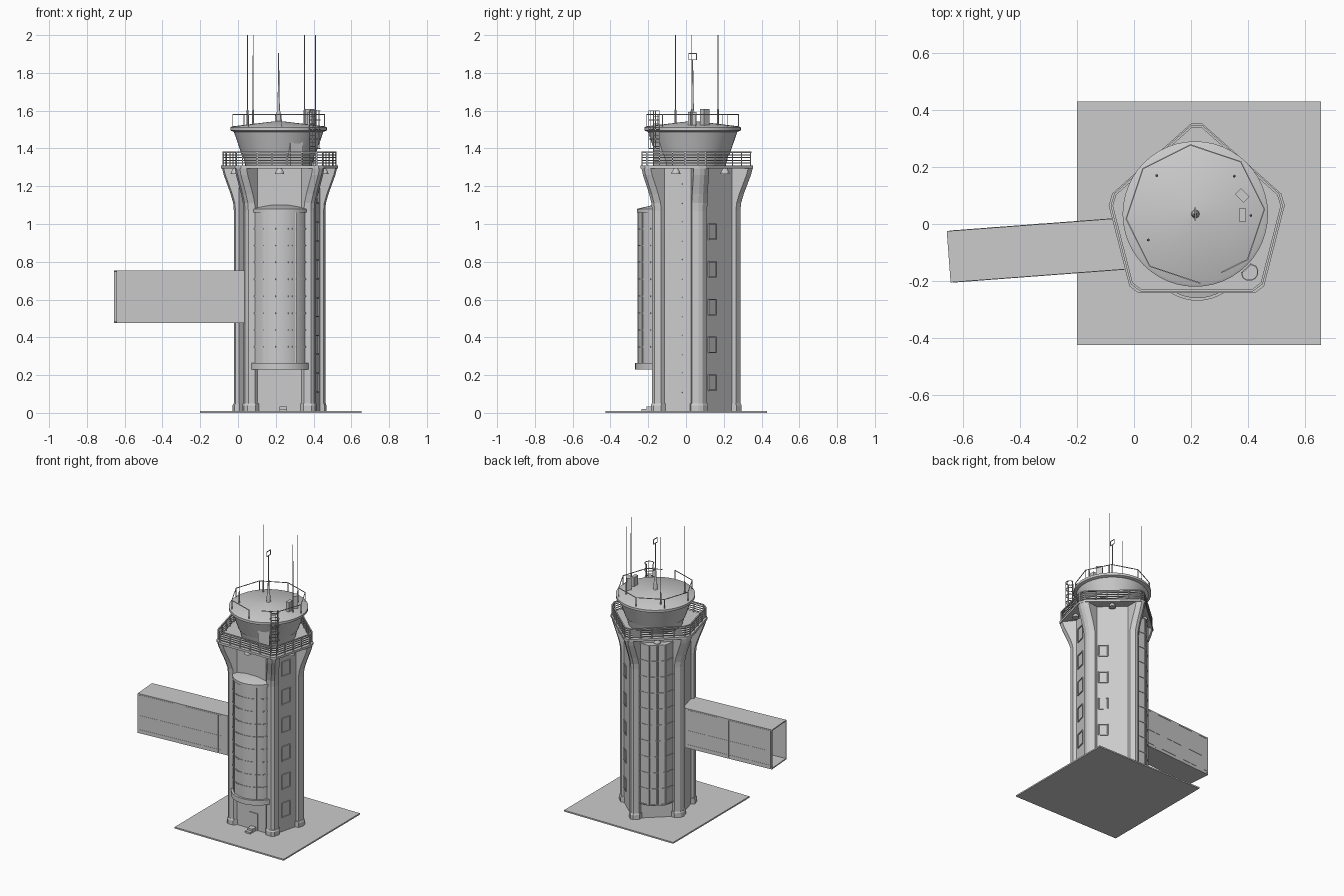
import bpy, bmesh
from math import sin, cos, pi, radians
from mathutils import Vector, Matrix

if "Cube" in bpy.data.objects:
    bpy.data.objects.remove(bpy.data.objects["Cube"])

C = Vector((0.22, 0.04))                       # tower centre
CORNERS = [C + Vector(v) for v in ((0, .33), (-.315, .05), (-.23, -.282), (.23, -.282), (.315, .05))]
CAB = Vector((.215, .035))                     # cab centre


def finish(bm, name, smooth=False):
    bmesh.ops.recalc_face_normals(bm, faces=bm.faces[:])
    me = bpy.data.meshes.new(name)
    bm.to_mesh(me)
    bm.free()
    ob = bpy.data.objects.new(name, me)
    bpy.context.collection.objects.link(ob)
    if smooth:
        bpy.ops.object.select_all(action='DESELECT')
        ob.select_set(True)
        bpy.context.view_layer.objects.active = ob
        bpy.ops.object.shade_smooth_by_angle(angle=radians(30))
    return ob


def box(bm, centre, size, angle=0):
    m = Matrix.Translation(centre) @ Matrix.Rotation(angle, 4, 'Z') @ Matrix.Diagonal((*size, 1))
    bmesh.ops.create_cube(bm, size=1, matrix=m)


def bar(bm, p, q, w):
    p, q = Vector(p), Vector(q)
    d = q - p
    rot = d.to_track_quat('Z', 'Y').to_matrix().to_4x4()
    m = Matrix.Translation((p + q) / 2) @ rot @ Matrix.Diagonal((w, w, d.length, 1))
    bmesh.ops.create_cube(bm, size=1, matrix=m)


def path_bars(bm, pts, z, w, closed=False):
    for a, b in zip(pts, pts[1:] + (pts[:1] if closed else [])):
        bar(bm, (*a, z), (*b, z), w)


def loft(bm, rings):
    rows = [[bm.verts.new(p) for p in r] for r in rings]
    n = len(rows[0])
    for a, b in zip(rows, rows[1:]):
        for i in range(n):
            bm.faces.new((a[i], a[(i + 1) % n], b[(i + 1) % n], b[i]))
    bm.faces.new(rows[0])
    bm.faces.new(rows[-1])


def prism(bm, pts, z0, z1):
    loft(bm, [[(*p, z) for p in pts] for z in (z0, z1)])


def lathe(bm, c, profile, n=48):
    loft(bm, [[(c.x + r * cos(2 * pi * i / n), c.y + r * sin(2 * pi * i / n), z)
               for i in range(n)] for r, z in profile])


def scaled(s):
    return [C + (v - C) * s for v in CORNERS]


def clipped(s, t):
    # pentagon with cut corners
    vs, out = scaled(s), []
    for i, v in enumerate(vs):
        out += [v + (vs[i - 1] - v).normalized() * t, v + (vs[(i + 1) % 5] - v).normalized() * t]
    return out


def wall(i, s=.72):
    # wall i runs from corner i to corner i + 1: midpoint, direction, outward normal
    vs = scaled(s)
    a, b = vs[i], vs[(i + 1) % 5]
    d = (b - a).normalized()
    return (a + b) / 2, d, Vector((d.y, -d.x))


# ground slab
bm = bmesh.new()
box(bm, (.2275, .0025, .005), (.855, .855, .01))
finish(bm, "base_slab")

# shaft
bm = bmesh.new()
prism(bm, scaled(.72), 0, 1.3)
finish(bm, "tower_shaft")

# corner columns that flare under the deck, with plinths
bm = bmesh.new()
inner = scaled(.66)
def column(i, levels, w=.05, t=.014):
    e1 = (CORNERS[i - 1] - CORNERS[i]).normalized()
    e2 = (CORNERS[(i + 1) % 5] - CORNERS[i]).normalized()
    rings = []
    for z, s in levels:
        v, b = C + (CORNERS[i] - C) * s, inner[i]
        rings.append([(*p, z) for p in (v + e1 * w, v + e1 * t, v + e2 * t, v + e2 * w, b + e2 * w, b + e1 * w)])
    loft(bm, rings)
for i in range(5):
    column(i, [(0, .78), (1.07, .78), (1.11, .79), (1.16, .835), (1.26, .95), (1.298, .98)])
    column(i, [(0, .80), (.04, .80), (.05, .785)], w=.056)
finish(bm, "corner_columns")

# balcony deck and its railing
bm = bmesh.new()
prism(bm, clipped(1, .025), 1.294, 1.31)
finish(bm, "balcony_deck")
bm = bmesh.new()
ring = clipped(.965, .025)
for k in range(5):
    path_bars(bm, ring, 1.322 + k * .0145, .008 if k == 4 else .005, True)
for a, b in zip(ring, ring[1:] + ring[:1]):
    n = max(1, round((b - a).length / .075))
    for k in range(n):
        p = a.lerp(b, k / n)
        bar(bm, (*p, 1.305), (*p, 1.383), .006)
finish(bm, "balcony_railing")

# lamps hanging below the deck
bm = bmesh.new()
for i in range(5):
    m, d, n = wall(i)
    lathe(bm, m + n * .04, [(.024, 1.265), (.022, 1.275), (.01, 1.296)], 12)
finish(bm, "deck_lamps")

# control cab and roof
bm = bmesh.new()
lathe(bm, CAB, [(.175, 1.308), (.19, 1.365), (.195, 1.366), (.238, 1.492)])
finish(bm, "control_cab", True)
bm = bmesh.new()
lathe(bm, CAB, [(.238, 1.488), (.255, 1.495), (.255, 1.512), (.245, 1.517), (.01, 1.545)])
finish(bm, "cab_roof", True)
bm = bmesh.new()
box(bm, (.30, -.135, 1.38), (.075, .05, .14), radians(27))
finish(bm, "cab_door")

# roof railing, open at the ladder
bm = bmesh.new()
octo = [CAB + Vector((cos(a), sin(a))) * .243 for a in [radians(45 * k - 41) for k in range(9)]]
octo = [octo[0].lerp(octo[7], .8)] + octo[:8]
path_bars(bm, octo[1:], 1.58, .004)
bar(bm, (*octo[0].lerp(octo[1], .3), 1.58), (*octo[1], 1.58), .004)
for p in octo[1:]:
    bar(bm, (*p, 1.51), (*p, 1.58), .004)
finish(bm, "roof_railing")

# caged ladder
bm = bmesh.new()
u = Vector((cos(radians(-47)), sin(radians(-47))))
v = Vector((-u.y, u.x))
for s in (-1, 1):
    p = CAB + u * .262 + v * s * .022
    bar(bm, (*p, 1.31), (*p, 1.6), .005)
for k in range(13):
    z = 1.33 + k * .02
    bar(bm, (*(CAB + u * .262 - v * .022), z), (*(CAB + u * .262 + v * .022), z), .004)
hoop = [CAB + u * (.278 + .03 * sin(pi * k / 6)) + v * .03 * cos(pi * k / 6) for k in range(7)]
hoop = [CAB + u * .262 + v * .022] + hoop + [CAB + u * .262 - v * .022]
for z in (1.40, 1.45, 1.50, 1.55, 1.6):
    path_bars(bm, hoop, z, .004)
for p in hoop[2:7:2]:
    bar(bm, (*p, 1.40), (*p, 1.6), .003)
finish(bm, "caged_ladder")

# whip antennas
bm = bmesh.new()
for x, y in ((.08, .17), (.352, .168), (.05, -.056), (.41, .03)):
    lathe(bm, Vector((x, y)), [(.005, 1.515), (.005, 1.6), (.0022, 1.61), (.0018, 2.0)], 8)
finish(bm, "whip_antennas")

# central mast with square loop
bm = bmesh.new()
lathe(bm, CAB, [(.016, 1.53), (.011, 1.59), (.007, 1.6), (.004, 1.72), (.003, 1.87)], 12)
x, y = CAB
for s in (-1, 1):
    bar(bm, (x, y + s * .02, 1.87), (x, y + s * .02, 1.902), .004)
for z in (1.87, 1.902):
    bar(bm, (x, y - .022, z), (x, y + .022, z), .004)
finish(bm, "central_mast")

# roof equipment
bm = bmesh.new()
box(bm, (.38, .10, 1.565), (.042, .03, .09), radians(-45))
box(bm, (.38, .032, 1.555), (.024, .045, .075))
finish(bm, "roof_equipment")


# glazed bays: solid prism, vertical mullions and horizontal transoms
def bay(name, pts, mullions, z0, z1, rows, smooth=False):
    bm = bmesh.new()
    prism(bm, pts, z0, z1)
    finish(bm, name, smooth)
    bm = bmesh.new()
    for p in mullions:
        bar(bm, (*p, z0), (*p, z1), .008)
    for k in range(rows + 1):
        path_bars(bm, pts, z0 + (z1 - z0) * k / rows, .007)
    finish(bm, name + "_mullions")

def arc(r, n=16):
    return [Vector((.222 + r * sin(a), -.097 - r * cos(a))) for a in [radians(-64 + 128 * k / n) for k in range(n + 1)]]
pts = arc(.157)
bay("front_bay", pts, pts[::4], .26, 1.065, 9, True)
bm = bmesh.new()
prism(bm, arc(.172), .23, .265)
finish(bm, "front_bay_sill", True)
bm = bmesh.new()
loft(bm, [[(*p, z) for p in arc(r)] for r, z in ((.163, 1.06), (.163, 1.08), (.08, 1.1))])
finish(bm, "front_bay_cap", True)

m, d, n = wall(0)
pts = [m - d * .11, m - d * .055 + n * .05, m + d * .055 + n * .05, m + d * .11]
bay("back_bay", pts, pts + [m + n * .05], .12, 1.25, 10)

# framed windows up the right and back right walls
bm = bmesh.new()
for i, off, w, h in ((3, -.01, .07, .10), (4, -.06, .06, .08)):
    m, d, n = wall(i)
    c = m + d * off + n * .002
    for k in range(5 + (i == 3)):
        z = .16 + k * .2
        a, b = c - d * w / 2, c + d * w / 2
        for p in (a, b):
            bar(bm, (*p, z - h / 2), (*p, z + h / 2), .007)
        for zz in (z - h / 2, z + h / 2):
            bar(bm, (*a, zz), (*b, zz), .007)
finish(bm, "window_frames")

# front door and step
bm = bmesh.new()
box(bm, (.24, -.163, .07), (.06, .012, .12))
box(bm, (.24, -.185, .02), (.04, .05, .03))
box(bm, (.24, -.215, .014), (.04, .04, .015))
finish(bm, "front_door")

# hollow walkway, open at the far end
bm = bmesh.new()
ang = radians(4.3)
ax, side = Vector((cos(ang), sin(ang))), Vector((-sin(ang), cos(ang)))
o = Vector((-.65, -.115))
def wbox(along, length, across, width, z, height):
    box(bm, (*(o + ax * along + side * across), z), (length, width, height), ang)
for s in (-1, 1):
    wbox(.345, .69, s * .087, .006, .615, .28)
    wbox(.345, .69, 0, .18, .615 + s * .136, .008)
finish(bm, "walkway")
bm = bmesh.new()
for s in (-1, 1):
    for a in (.012, .16, .325, .485, .60):
        wbox(a, .006, s * .09, .004, .615, .26)
    for z in (.50, .60, .745):
        wbox(.32, .62, s * .09, .003, z, .004)
finish(bm, "walkway_trim")
